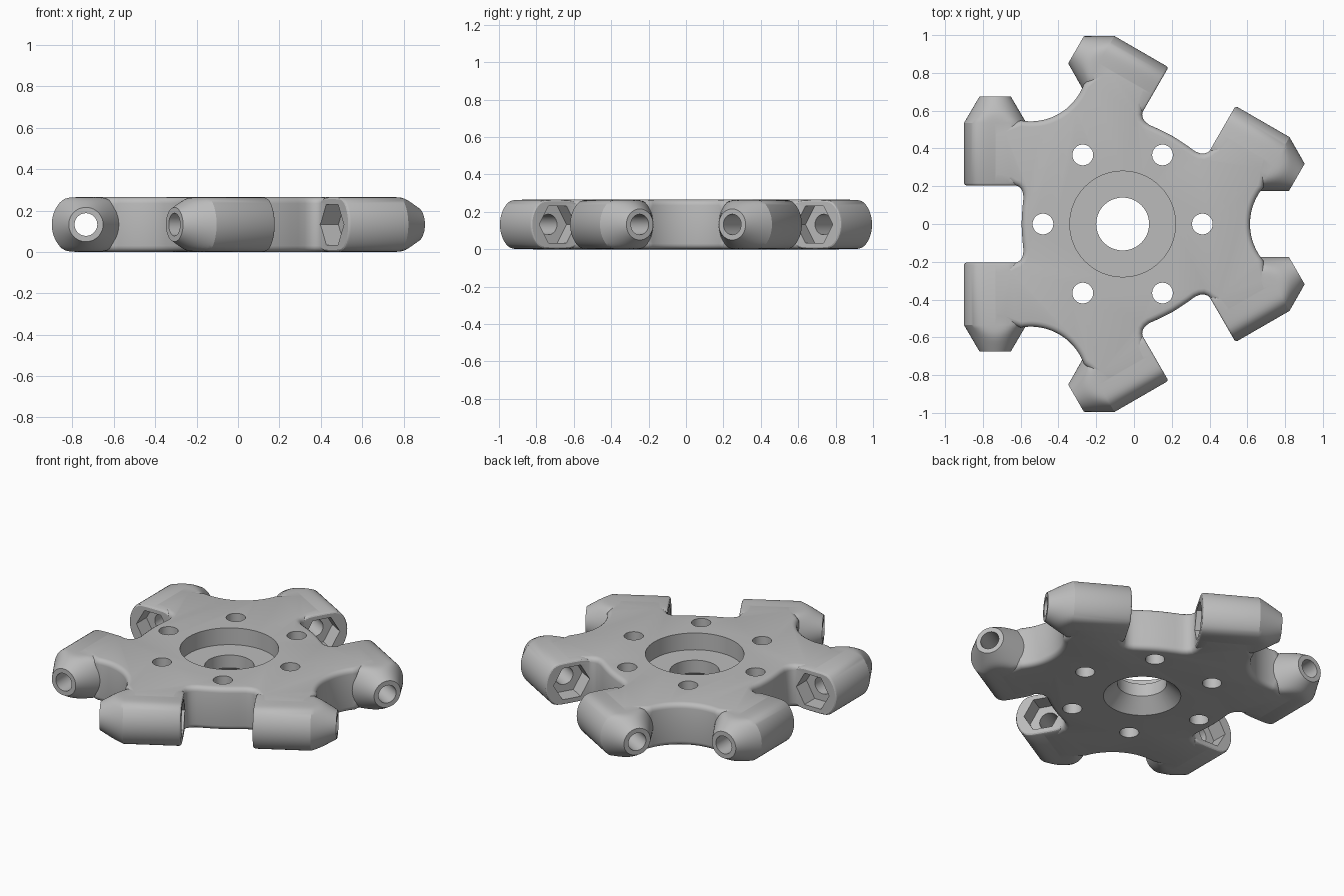
import bpy, bmesh, math
from math import sin, cos, pi, radians
from mathutils import Vector, Matrix

if "Cube" in bpy.data.objects:
    bpy.data.objects.remove(bpy.data.objects["Cube"], do_unlink=True)

HALF = 0.1325                      # half thickness
CENTRE = Matrix.Translation((-0.06, 0, 0))
AXIS = 0.675                       # barrel axis distance from the hub centre

grey = bpy.data.materials.new("plain_grey")
grey.use_nodes = True
grey.diffuse_color = (0.5, 0.5, 0.5, 1)
grey.node_tree.nodes["Principled BSDF"].inputs["Base Color"].default_value = (0.5, 0.5, 0.5, 1)


def loft(name, rings, matrix=CENTRE):
    """Skin a list of equal-length point rings and cap both ends."""
    bm = bmesh.new()
    rows = [[bm.verts.new(p) for p in ring] for ring in rings]
    for a, b in zip(rows, rows[1:]):
        for i in range(len(a)):
            j = (i + 1) % len(a)
            bm.faces.new((a[i], a[j], b[j], b[i]))
    bm.faces.new(rows[0])
    bm.faces.new(rows[-1])
    bm.transform(matrix)
    bmesh.ops.recalc_face_normals(bm, faces=bm.faces)
    mesh = bpy.data.meshes.new(name)
    bm.to_mesh(mesh)
    bm.free()
    obj = bpy.data.objects.new(name, mesh)
    bpy.context.collection.objects.link(obj)
    mesh.materials.append(grey)
    return obj


def turned(name, profile, x=0, y=0, sides=48):
    """Upright turned solid from (radius, z) pairs."""
    return loft(name, [[(x + r * cos(2 * pi * i / sides), y + r * sin(2 * pi * i / sides), z)
                        for i in range(sides)] for r, z in profile])


def combine(target, tool, operation):
    mod = target.modifiers.new("combine", "BOOLEAN")
    mod.operation, mod.solver, mod.object = operation, "EXACT", tool
    graph = bpy.context.evaluated_depsgraph_get()
    mesh = bpy.data.meshes.new_from_object(target.evaluated_get(graph))
    target.modifiers.clear()
    target.data = mesh
    bpy.data.objects.remove(tool, do_unlink=True)


def inset(points, amount):
    """Offset a counter-clockwise outline inwards with mitred corners."""
    out = []
    for i, p in enumerate(points):
        a = (p - points[i - 1]).normalized()
        b = (points[(i + 1) % len(points)] - p).normalized()
        na, nb = Vector((-a.y, a.x)), Vector((-b.y, b.x))
        out.append(p + (na + nb) * amount / (1 + na.dot(nb)))
    return out


# Plate outline: half a sector, from the narrow notch to the wide scallop
half = [(0.535, 0), (0.533, 0.05), (0.529, 0.1), (0.525, 0.14), (0.528, 0.165),
        (0.537, 0.186), (0.553, 0.2), (0.575, 0.207), (0.6, 0.222),
        (0.7, 0.235), (0.7, 0.5), (0.63, 0.515), (0.575, 0.535)]
half += [(0.487 + 0.3 * cos(radians(a)), 0.8435 + 0.3 * sin(radians(a)))
         for a in range(280, 239, -4)]
sector = [(d, -t) for d, t in reversed(half[1:-1])] + half
outline = []
for k in range(3):
    turn = Matrix.Rotation(pi + k * 2 * pi / 3, 2)
    outline += [turn @ Vector(p) for p in sector]

# Plate with rounded upper and lower rims
ROUND = 0.03
rings = []
for side in (-1, 1):
    for step in range(5):
        a = pi / 2 * step / 4
        if side < 0:
            a = pi / 2 - a
        z = HALF + side * (HALF - ROUND + ROUND * sin(a))
        rings.append([(p.x, p.y, z) for p in inset(outline, ROUND * (1 - cos(a)))])
hub = loft("six_arm_hub", rings)


def barrel_ring(t, r, h, sides=64):
    """Circle flattened softly above and below."""
    ring = []
    for i in range(sides):
        a = 2 * pi * i / sides
        rad = (r ** -16 + (abs(sin(a)) / h) ** 16) ** (-1 / 16)
        ring.append((AXIS + rad * cos(a), t, HALF + rad * sin(a)))
    return ring


# Barrels with tapered noses, two per sector
stations = [(0.205, 0.155, 0.1225), (0.209, 0.161, 0.1285), (0.217, 0.165, HALF)]
stations += [(0.535 + 0.14 * i / 8, 0.165 - 0.082 * i / 8, HALF) for i in range(9)]
for k in range(3):
    place = CENTRE @ Matrix.Rotation(pi + k * 2 * pi / 3, 4, "Z")
    for side in (-1, 1):
        combine(hub, loft("barrel", [barrel_ring(side * t, r, h) for t, r, h in stations],
                          place), "UNION")

# Bores and hexagonal nut pockets, each cutter serving a facing pair
for k in range(3):
    place = CENTRE @ Matrix.Rotation(pi + k * 2 * pi / 3, 4, "Z")
    for name, radius, reach, sides in (("bore", 0.055, 0.72, 32), ("nut_pocket", 0.113, 0.305, 6)):
        ends = [[(AXIS + radius * cos(2 * pi * i / sides), t, HALF + radius * sin(2 * pi * i / sides))
                 for i in range(sides)] for t in (-reach, reach)]
        combine(hub, loft(name, ends, place), "DIFFERENCE")

# Central stepped hole: counterbore above, countersink below
combine(hub, turned("centre_hole", [(0.24, -0.02), (0.14, 0.08), (0.14, 0.16),
                                    (0.28, 0.16), (0.28, 0.3)], sides=64), "DIFFERENCE")

# Ring of mounting holes
for k in range(6):
    a = k * pi / 3
    combine(hub, turned("mount_hole", [(0.055, -0.1), (0.055, 0.4)],
                        0.422 * cos(a), 0.422 * sin(a), 32), "DIFFERENCE")

# Smooth shading with crisp edges
bpy.ops.object.select_all(action="DESELECT")
hub.select_set(True)
bpy.context.view_layer.objects.active = hub
bpy.ops.object.shade_smooth_by_angle(angle=radians(28))
